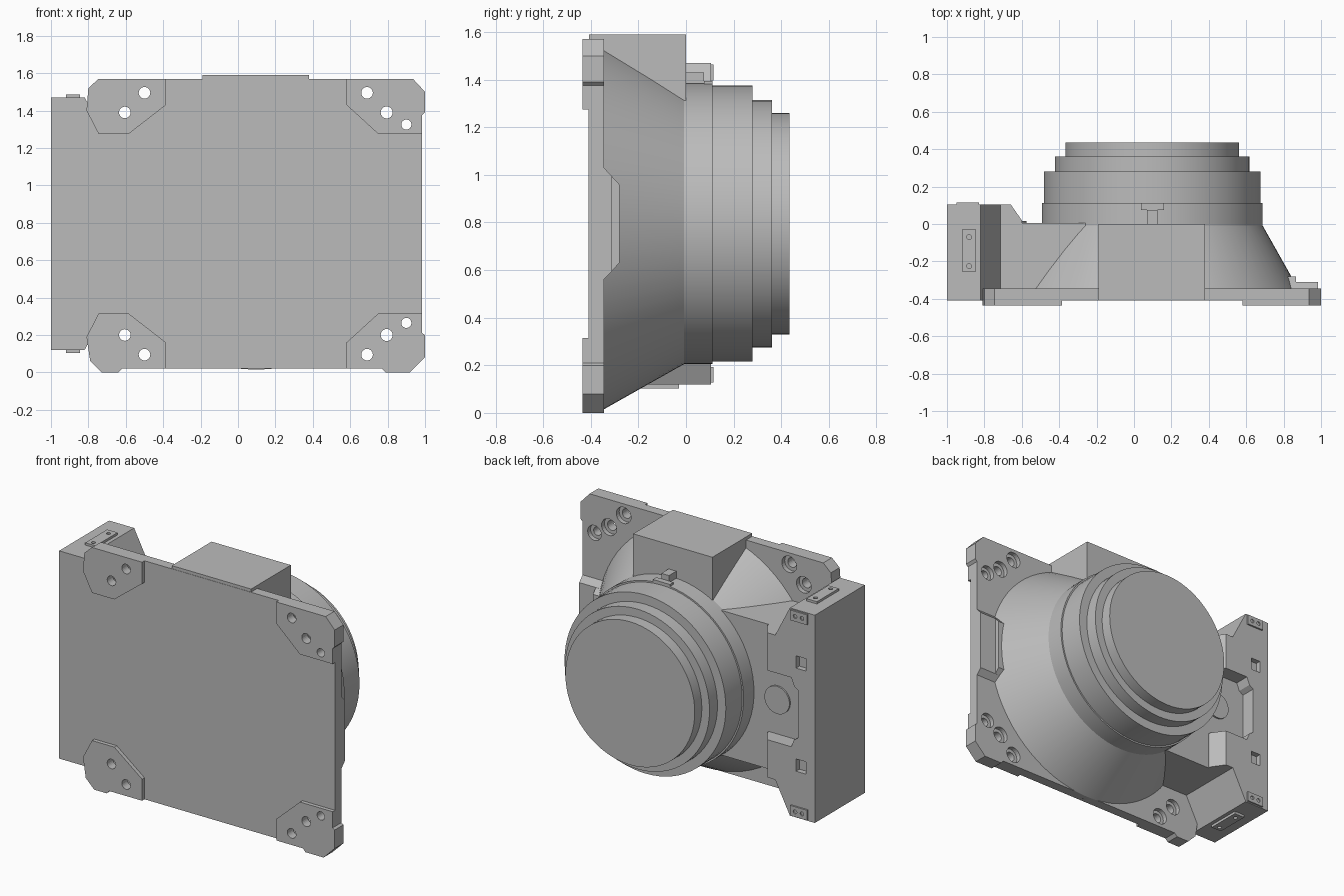
import bpy, bmesh, math
from mathutils import Vector

cube = bpy.data.objects.get("Cube")
if cube:
    bpy.data.objects.remove(cube, do_unlink=True)

grey = bpy.data.materials.new("neutral_grey")
grey.use_nodes = True
GREY = (0.5, 0.5, 0.5, 1)
grey.diffuse_color = GREY
grey.node_tree.nodes["Principled BSDF"].inputs["Base Color"].default_value = GREY

MID_X, MID_Z = 0.0975, 0.795      # axis of the round housing


def place(axis, p, t):
    """Put a 2D profile point at depth t along the axis."""
    return {"x": (t, p[0], p[1]), "y": (p[0], t, p[1]), "z": (p[0], p[1], t)}[axis]


def prism(name, pts, lo, hi, axis="y"):
    bm = bmesh.new()
    base = bm.faces.new([bm.verts.new(place(axis, p, lo)) for p in pts])
    ext = bmesh.ops.extrude_face_region(bm, geom=[base])
    verts = [g for g in ext["geom"] if isinstance(g, bmesh.types.BMVert)]
    bmesh.ops.translate(bm, verts=verts, vec=Vector(place(axis, (0, 0), hi - lo)))
    bmesh.ops.recalc_face_normals(bm, faces=bm.faces)
    mesh = bpy.data.meshes.new(name)
    bm.to_mesh(mesh)
    bm.free()
    mesh.materials.append(grey)
    obj = bpy.data.objects.new(name, mesh)
    bpy.context.collection.objects.link(obj)
    return obj


def rect(a0, a1, b0, b1):
    return [(a0, b0), (a1, b0), (a1, b1), (a0, b1)]


def box(name, x0, x1, y0, y1, z0, z1):
    return prism(name, rect(x0, x1, z0, z1), y0, y1)


def circle(x, z, r, n=24):
    return [(x + r * math.cos(math.tau * i / n), z + r * math.sin(math.tau * i / n))
            for i in range(n)]


def flip(pts):
    """Mirror a profile about the middle height."""
    return [(x, 2 * MID_Z - z) for x, z in pts]


def cut(obj, cutters):
    for c in cutters:
        mod = obj.modifiers.new("cut", "BOOLEAN")
        mod.operation = "DIFFERENCE"
        mod.solver = "EXACT"
        mod.object = c
    deps = bpy.context.evaluated_depsgraph_get()
    mesh = bpy.data.meshes.new_from_object(obj.evaluated_get(deps))
    obj.modifiers.clear()
    obj.data = mesh


# Mounting plate and its corner pads
top_right = [(.935, 1.57), (1, 1.5), (1, 1.39), (.985, 1.375)]
low_right = [(.985, .21), (1, .2), (1, .08), (.92, 0), (.79, 0), (.77, .02)]
low_left = [(-.62, .02), (-.64, 0), (-.73, 0), (-.79, .06)]
top_left = [(-.8, 1.52), (-.745, 1.57)]
plate = prism("mounting_plate",
              top_right + low_right + low_left + [(-.81, .19), (-.81, 1.4)] + top_left,
              -.41, -.345)
pad_right = [(.985, 1.275), (.75, 1.275), (.58, 1.43), (.58, 1.57)]
pad_left = [(-.385, 1.57), (-.385, 1.43), (-.585, 1.275), (-.745, 1.275), (-.81, 1.4)]
low_pad_right = [(.58, .02), (.58, .16), (.75, .315), (.985, .315)]
low_pad_left = [(-.81, .19), (-.745, .315), (-.585, .315), (-.385, .16), (-.385, .02)]
pads = {"upper_left_pad": top_right + pad_right,
        "upper_right_pad": top_left + pad_left,
        "lower_left_pad": low_right + low_pad_right,
        "lower_right_pad": low_left + low_pad_left}

# Screw holes, counterbored from the back
bolts = [(.69, 1.495, .031), (.795, 1.39, .032), (.9, 1.325, .027),
         (-.5, 1.495, .031), (-.605, 1.39, .031)]
bolts += [(x, 2 * MID_Z - z, r) for x, z, r in bolts]
through = [prism("hole_cutter", circle(x, z, r), -.5, -.3) for x, z, r in bolts]
bores = [prism("bore_cutter", circle(x, z, r + .022), -.375, -.3) for x, z, r in bolts]
cut(plate, through + bores)
for name, outline in pads.items():
    pad = prism(name, outline, -.435, -.41)
    left = "right_pad" in name
    upper = "upper" in name
    cut(pad, [c for c, (x, z, r) in zip(through, bolts)
              if (x < 0) == left and (z > MID_Z) == upper])

# Side block, with a sloped flank and a recess in its back
half = [(-1, 1.47), (-.82, 1.47), (-.715, 1.265), (-.22, 1.265)]
block = prism("side_block", half + flip(half)[::-1], -.409, .105)
step = prism("step_cutter", [(-.66, .106), (-.6, .02), (-.6, .005), (0, .005),
                             (0, .3), (-.66, .3)], 0, 2, "z")
notch_half = [(-.5, 1.02), (-.83, 1.02), (-.85, .97), (-.88, .95)]
notch = prism("notch_cutter", notch_half + flip(notch_half)[::-1], .006, .3)
pockets = [box("pocket_cutter", -.935, -.865, .07, .3, z - .04, z + .04)
           for z in (1.13, .46)]
cut(block, [step, notch] + pockets)
prism("round_boss", circle(-.665, MID_Z, .09, 32), 0, .016)

# Drilled strips on the block's ends, and tabs on its back
strip_holes = [prism("strip_hole_cutter", circle(-.882, y, .013, 16), z0, z0 + .04, "z")
               for y in (-.07, -.225) for z0 in (1.474, .076)]
for name, z0, z1 in (("upper_strip", 1.47, 1.485), ("lower_strip", .103, .12)):
    strip = box(name, -.92, -.845, -.255, -.03, z0, z1)
    cut(strip, strip_holes)
for name, z in (("upper_tab", 1.43), ("lower_tab", .16)):
    tab = box(name, -.95, -.83, .105, .116, z - .033, z + .033)
    tab_holes = [prism("tab_hole_cutter", circle(x, z, .013, 16), .108, .2)
                 for x in (-.915, -.865)]
    cut(tab, tab_holes)
    for c in tab_holes:
        bpy.data.objects.remove(c, do_unlink=True)

for c in through + bores + [step, notch] + pockets + strip_holes:
    bpy.data.objects.remove(c, do_unlink=True)

# Round housing: cone and stepped cylinders, turned about the y axis
profile = [(0, -.38), (.78, -.38), (.78, -.345), (.59, -.008), (.59, .112), (.58, .112),
           (.58, .28), (.52, .28), (.52, .362), (.465, .362), (.465, .435), (0, .435)]
bm = bmesh.new()
pv = [bm.verts.new((MID_X + r, y, MID_Z)) for r, y in profile]
edges = [bm.edges.new(pair) for pair in zip(pv, pv[1:])]
bmesh.ops.spin(bm, geom=pv + edges, cent=(MID_X, 0, MID_Z), axis=(0, 1, 0),
               angle=math.tau, steps=72, use_duplicate=False)
bmesh.ops.remove_doubles(bm, verts=bm.verts, dist=.0005)
bmesh.ops.recalc_face_normals(bm, faces=bm.faces)
mesh = bpy.data.meshes.new("round_housing")
bm.to_mesh(mesh)
bm.free()
mesh.materials.append(grey)
housing = bpy.data.objects.new("round_housing", mesh)
bpy.context.collection.objects.link(housing)
bpy.ops.object.select_all(action="DESELECT")
housing.select_set(True)
bpy.context.view_layer.objects.active = housing
bpy.ops.object.shade_smooth_by_angle(angle=math.radians(20))

# Top box and the small key behind it
box("top_box", -.19, .38, -.408, 0, 1.2, 1.59)
box("key_stem", .07, .125, -.01, .075, 1.3, 1.43)
box("key_head", .037, .16, .075, .112, 1.3, 1.395)

# Stepped rest on the plate's free edge
prism("edge_rest", [(-.36, .545), (-.345, .56), (-.31, .597), (-.31, .993),
                    (-.345, 1.03), (-.36, 1.045)], .75, .985, "x")
prism("edge_rest_step", [(-.345, .56), (-.28, .63), (-.28, .96), (-.345, 1.03)],
      .75, .865, "x")
